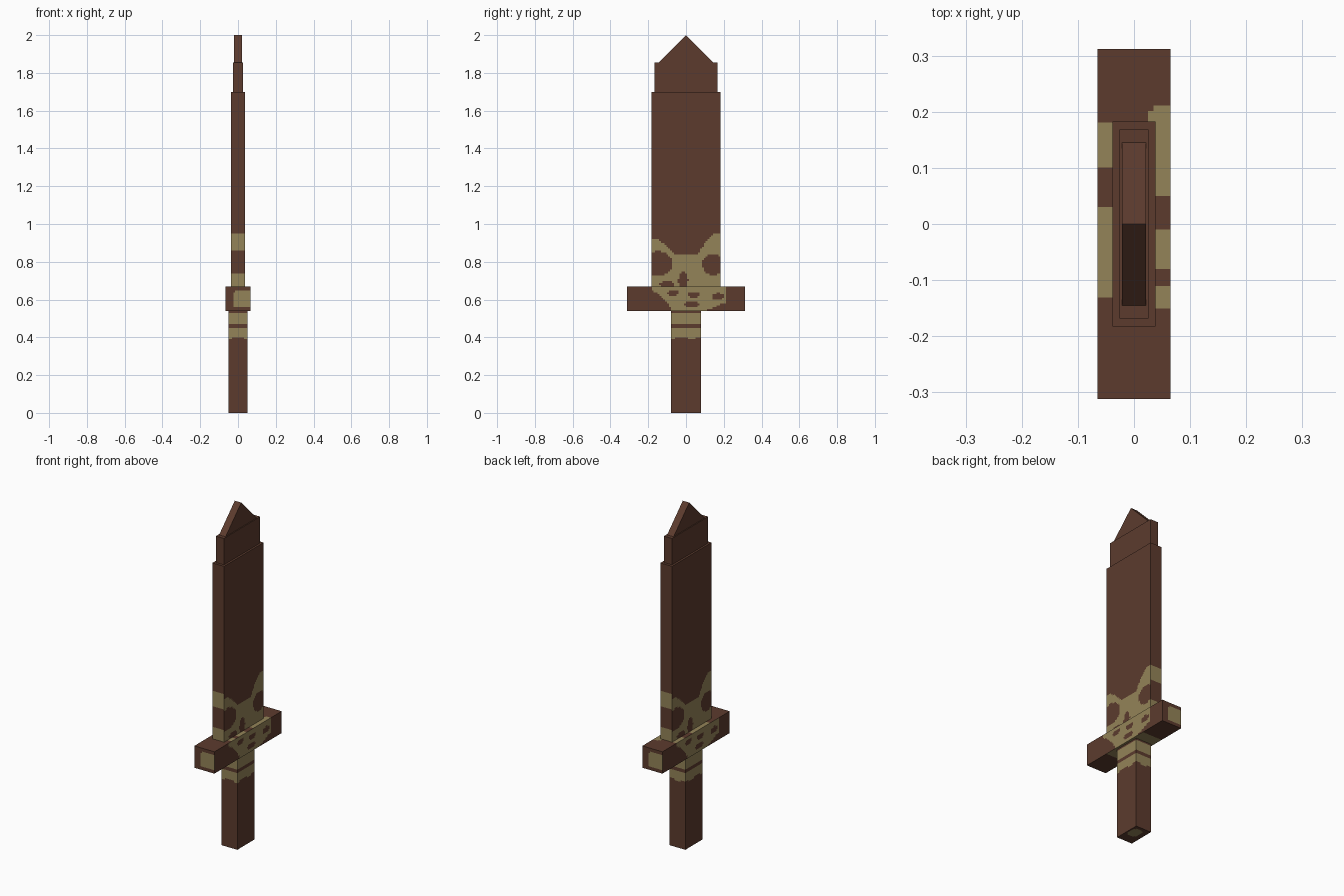
import bpy, bmesh, math
from mathutils import Vector

if "Cube" in bpy.data.objects:
    bpy.data.objects.remove(bpy.data.objects["Cube"], do_unlink=True)


def material(name, rgb):
    m = bpy.data.materials.new(name)
    m.use_nodes = True
    m.diffuse_color = (*rgb, 1)
    m.node_tree.nodes["Principled BSDF"].inputs["Base Color"].default_value = (*rgb, 1)
    return m


MATS = [material("brown wood", (0.107, 0.044, 0.027)),
        material("khaki paint", (0.296, 0.231, 0.098))]
CELL = 0.01


def finish(name, bm):
    me = bpy.data.meshes.new(name)
    bm.to_mesh(me)
    bm.free()
    for m in MATS:
        me.materials.append(m)
    ob = bpy.data.objects.new(name, me)
    bpy.context.collection.objects.link(ob)
    return ob


def box(name, hx, hy, z0, z1, rule=None, paint=None):
    """Box of half sizes hx, hy; the painted height range is cut into small cells."""
    bm = bmesh.new()
    bmesh.ops.create_cube(bm, size=1)
    for v in bm.verts:
        v.co = Vector((v.co.x * 2 * hx, v.co.y * 2 * hy, z0 + (v.co.z + 0.5) * (z1 - z0)))
    if rule:
        for axis, lo, hi in ((2, *paint), (0, -hx, hx), (1, -hy, hy)):
            n = round((hi - lo) / CELL)
            for i in range(n + 1):
                co, no = Vector(), Vector()
                co[axis] = lo + (hi - lo) * i / n
                no[axis] = 1
                # vertical cuts stay inside the painted band and the end faces
                geom = [f for f in bm.faces if axis == 2 or abs(f.normal.z) > 0.5
                        or paint[0] < f.calc_center_median().z < paint[1]]
                edges = {e for f in geom for e in f.edges}
                verts = {v for f in geom for v in f.verts}
                bmesh.ops.bisect_plane(bm, geom=geom + list(edges) + list(verts),
                                       plane_co=co, plane_no=no, dist=1e-5)
        bm.normal_update()
        for f in bm.faces:
            f.material_index = int(rule(f.calc_center_median(), f.normal))
    return finish(name, bm)


def line(points, u):
    """Height of a polyline at u."""
    for (a, p), (b, q) in zip(points, points[1:]):
        if u <= b:
            return p + (q - p) * (u - a) / (b - a)
    return points[-1][1]


def in_blobs(u, z, blobs):
    return any(((u - a) / r) ** 2 + ((z - b) / s) ** 2 < 1 for a, b, r, s in blobs)


# Camouflage rules: the pattern repeats when turned half way round
BLADE_TOP = [(-0.19, 0.92), (-0.14, 0.915), (-0.06, 0.84), (0.06, 0.84),
             (0.10, 0.90), (0.14, 0.945), (0.19, 0.945)]
BLADE_GAPS = [(-0.15, 0.79, 0.08, 0.065), (0.145, 0.785, 0.06, 0.055),
              (-0.015, 0.70, 0.025, 0.045), (-0.10, 0.68, 0.04, 0.018)]
GUARD_LOW = [(-0.18, 0.655), (-0.09, 0.575), (-0.08, 0.54), (0.10, 0.54), (0.21, 0.585)]
GUARD_GAPS = [(0.04, 0.625, 0.03, 0.018), (-0.07, 0.635, 0.03, 0.015),
              (0.03, 0.575, 0.045, 0.014), (0.17, 0.615, 0.03, 0.02)]


def blade_rule(c, n):
    if abs(n.x) > 0.5:
        u = math.copysign(1, n.x) * c.y
        return c.z < line(BLADE_TOP, u) and not in_blobs(u, c.z, BLADE_GAPS)
    if abs(n.y) > 0.5:
        return c.z < 0.735 or 0.86 < c.z < 0.945
    return False


def guard_rule(c, n):
    if abs(n.x) > 0.5:
        u = math.copysign(1, n.x) * c.y
        return -0.18 < u < 0.21 and c.z > line(GUARD_LOW, u) and not in_blobs(u, c.z, GUARD_GAPS)
    if abs(n.y) > 0.5:
        u = -math.copysign(1, n.y) * c.x
        corner = max(0, abs(c.z - 0.603) - 0.03) + max(0, -0.01 - u)
        return u > -0.025 and abs(c.z - 0.603) < 0.043 and corner < 0.02
    if n.z > 0:
        if c.x < 0:
            return c.x < -0.035 and (0.105 < c.y < 0.185 or -0.13 < c.y < 0.03)
        return (c.x > 0.035 and (0.055 < c.y < 0.21 or -0.08 < c.y < -0.01
                                 or -0.155 < c.y < -0.115)) \
            or (c.x > 0.02 and 0.185 < c.y < 0.205)
    return abs(c.y) < 0.15


def grip_rule(c, n):
    if n.z < -0.5:
        return in_blobs(c.x, c.y, [(0.01, 0.02, 0.035, 0.04)])
    wave = 0.004 * math.sin(60 * (c.x + c.y))
    return abs(n.z) < 0.5 and (0.47 < c.z < 0.53 or 0.396 + wave < c.z < 0.447)


# Solid parts from bottom to top
box("grip", 0.051, 0.079, 0, 0.54, grip_rule, (0.38, 0.54))
box("guard", 0.065, 0.312, 0.54, 0.668, guard_rule, (0.54, 0.668))
box("blade", 0.038, 0.183, 0.668, 1.70, blade_rule, (0.668, 0.95))
box("upper_blade", 0.026, 0.168, 1.70, 1.855)

# Pointed tip: a triangle profile extruded across the thickness
bm = bmesh.new()
tip = bm.faces.new([bm.verts.new((-0.021, y, z))
                    for y, z in ((-0.147, 1.853), (0.147, 1.853), (0, 2.0))])
side = bmesh.ops.extrude_face_region(bm, geom=[tip], use_keep_orig=True)["geom"]
bmesh.ops.translate(bm, verts=[v for v in side if isinstance(v, bmesh.types.BMVert)],
                    vec=(0.042, 0, 0))
bmesh.ops.recalc_face_normals(bm, faces=bm.faces)
finish("blade_tip", bm)
